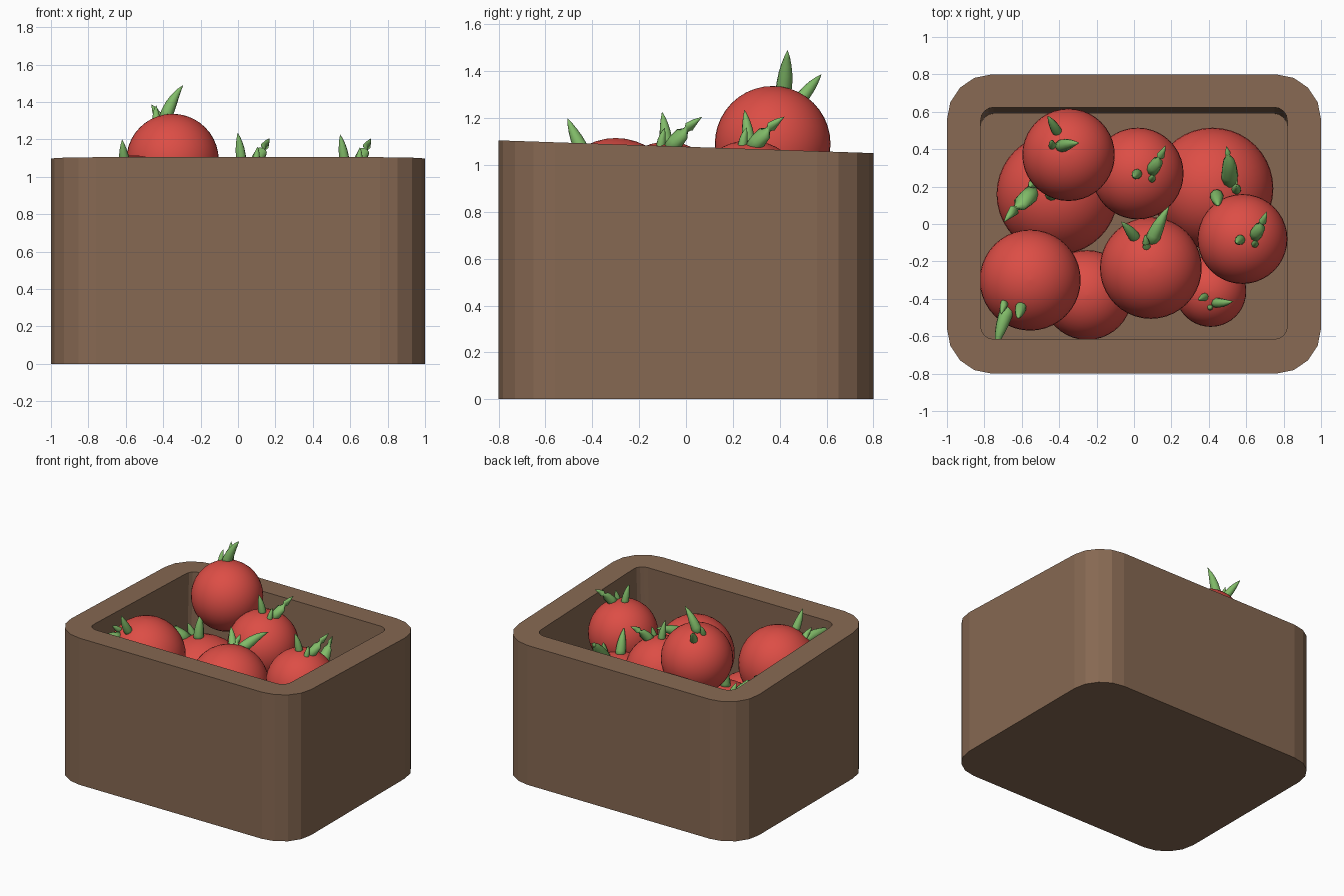
import bpy
from math import cos, sin, pi, sqrt
from mathutils import Vector, Matrix

if "Cube" in bpy.data.objects:
    bpy.data.objects.remove(bpy.data.objects["Cube"])


def material(name, rgb):
    m = bpy.data.materials.new(name)
    m.diffuse_color = (*rgb, 1)
    m.use_nodes = True
    m.node_tree.nodes["Principled BSDF"].inputs["Base Color"].default_value = m.diffuse_color
    return m


BROWN = material("crate_brown", (0.24, 0.14, 0.085))
RED = material("tomato_red", (0.72, 0.075, 0.06))
GREEN = material("leaf_green", (0.22, 0.5, 0.14))


def make(name, verts, faces, mat, smooth=False):
    me = bpy.data.meshes.new(name)
    me.from_pydata([tuple(v) for v in verts], [], faces)
    me.materials.append(mat)
    me.polygons.foreach_set("use_smooth", [smooth] * len(me.polygons))
    me.update()
    ob = bpy.data.objects.new(name, me)
    bpy.context.collection.objects.link(ob)
    return ob


def loft(rings):
    """Faces joining equal-sized rings, capped at both ends."""
    n = len(rings[0])
    faces = [tuple(range(n))[::-1]]
    for k in range(len(rings) - 1):
        for i in range(n):
            j = (i + 1) % n
            faces.append((k*n + i, k*n + j, (k+1)*n + j, (k+1)*n + i))
    faces.append(tuple(range((len(rings) - 1)*n, len(rings)*n)))
    return [v for r in rings for v in r], faces


# Crate: rounded outer shell, sloping rim, slightly leaning cavity
def rounded(hx, hy, r, z, seg=4, dy=0.0):
    pts = []
    for q, (sx, sy) in enumerate([(1, 1), (-1, 1), (-1, -1), (1, -1)]):
        for i in range(seg + 1):
            a = (q + i/seg)*pi/2
            x, y = sx*(hx - r) + r*cos(a), sy*(hy - r) + r*sin(a) + dy
            pts.append(Vector((x, y, z(y))))
    return pts


def rim(y):
    return 1.105 - 0.034*(y + 0.8)


FLOOR = 0.18
make("crate", *loft([
    rounded(1, 0.8, 0.24, lambda y: 0),
    rounded(1, 0.8, 0.24, rim),
    rounded(0.82, 0.62, 0.07, rim, dy=0.004),
    rounded(0.82, 0.62, 0.07, lambda y: FLOOR, dy=-0.03)]), BROWN)


# Crown leaves: (base, tip, thickness), measured on a tomato of radius 0.245
LEAVES = [((0.08, 0.01, 0.228), (0.15, 0.15, 0.345), 0.034),
          ((0.0, 0.0, 0.24), (-0.02, -0.02, 0.375), 0.027),
          ((0.08, -0.035, 0.225), (0.085, -0.01, 0.30), 0.02)]


def frame(a, b):
    a = a.normalized()
    c = a.cross(b).normalized()
    return Matrix((a, c.cross(a), c)).transposed()


REF = frame(Vector(LEAVES[0][0]), Vector(LEAVES[1][0]))


def leaf(name, base, tip, rad):
    out = base.normalized()
    start = base - out*0.025
    mid = (base + tip)/2 + out*(tip - base).length*0.1
    profile = [(0, 1), (0.2, 1.0), (0.4, 0.88), (0.6, 0.65), (0.8, 0.36), (1, 0.02)]
    rings = []
    for t, w in profile:
        p = start*(1-t)**2 + mid*2*t*(1-t) + tip*t*t
        d = ((mid - start)*(1-t) + (tip - mid)*t).normalized()
        u = d.orthogonal().normalized()
        v = d.cross(u)
        rings.append([p + (u*cos(i*pi/5) + v*sin(i*pi/5))*rad*w for i in range(10)])
    return make(name, *loft(rings), GREEN, True)


def ball(name, r):
    n, m = 40, 20
    rings = [[Vector((r*sin(a)*cos(2*pi*i/n), r*sin(a)*sin(2*pi*i/n), -r*cos(a)))
              for i in range(n)] for a in [max(0.004, min(pi - 0.004, pi*k/m)) for k in range(m + 1)]]
    return make(name, *loft(rings), RED, True)


# Tomatoes: centre, radius, top-view offsets of the long and the middle leaf
TOMATOES = [
    ((-0.35, 0.37, 1.09), 0.247, (-0.05, 0.05), (-0.06, 0.12)),
    ((0.02, 0.27, 0.86), 0.245, (0.08, 0.01), (0.0, 0.0)),
    ((0.58, -0.08, 0.86), 0.24, (0.07, 0.01), (0.0, 0.0)),
    ((0.09, -0.235, 0.775), 0.272, (0.0, 0.15), (-0.09, 0.17)),
    ((-0.555, -0.3, 0.845), 0.27, (-0.13, -0.16), (-0.06, -0.15)),
    ((-0.41, 0.16, 0.51), 0.325, (-0.14, 0.01), (-0.05, 0.0)),
    ((0.42, 0.19, 0.51), 0.325, (0.10, 0.04), (0.03, -0.03)),
    ((-0.25, -0.38, 0.42), 0.24, (-0.08, 0.10), (-0.15, 0.06)),
    ((0.41, -0.36, 0.37), 0.19, (0.02, -0.07), (-0.03, -0.03))]

for k, (c, r, long_xy, mid_xy) in enumerate(TOMATOES, 1):
    ball(f"tomato_{k}", r).location = c
    a, b = [Vector((x, y, sqrt(r*r - x*x - y*y))) for x, y in (long_xy, mid_xy)]
    rot = frame(a, b) @ REF.transposed()
    s = r/0.245
    for j, (base, tip, rad) in enumerate(LEAVES, 1):
        leaf(f"tomato_{k}_leaf_{j}", rot @ Vector(base)*s, rot @ Vector(tip)*s, rad*s).location = c
